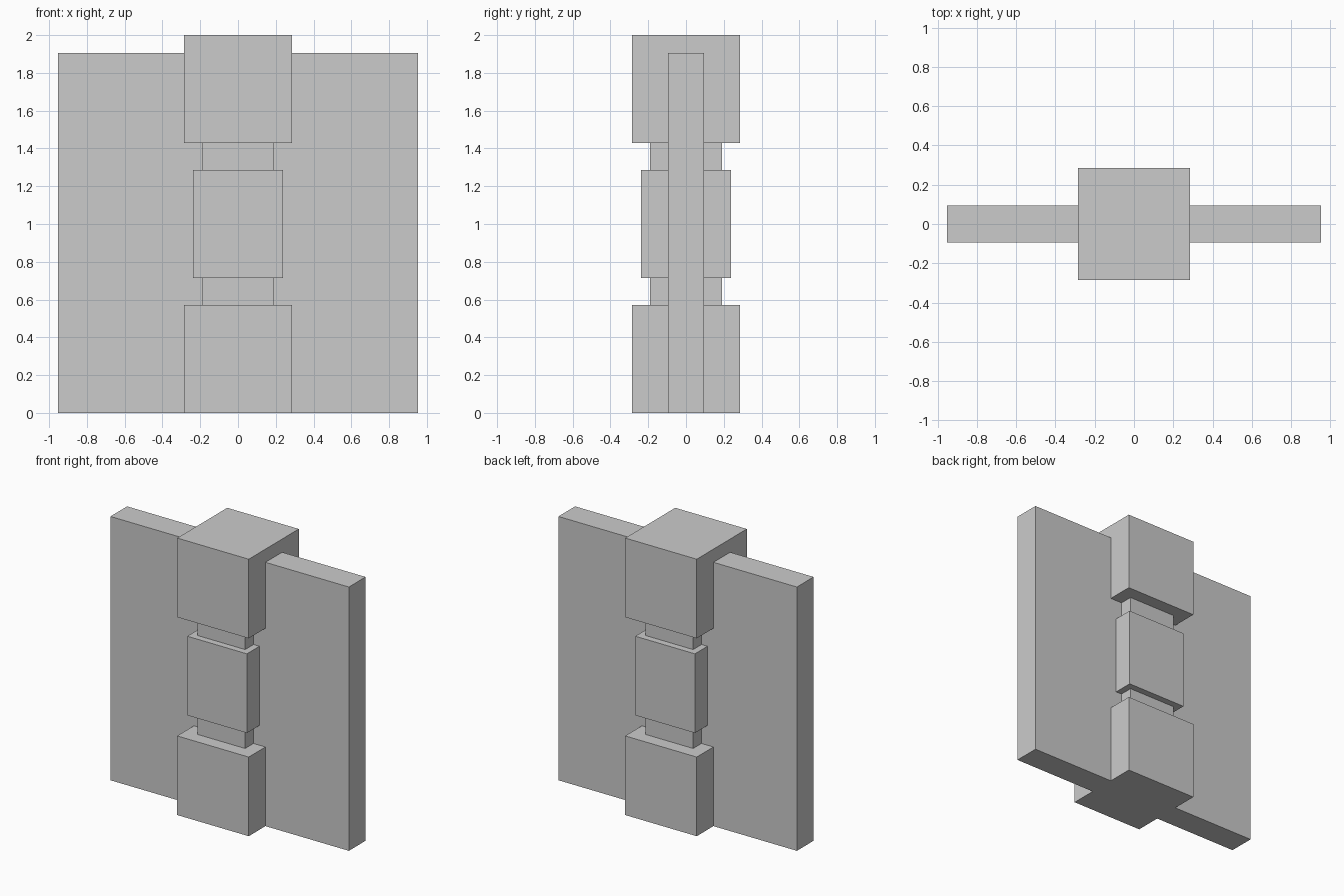
import bpy

if "Cube" in bpy.data.objects:
    bpy.data.objects.remove(bpy.data.objects["Cube"])

U = 2 / 42  # modelling grid: the post is 42 units tall


def box(name, width, depth, z0, z1):
    """Box centred on x = y = 0, spanning z0..z1, all in grid units."""
    bpy.ops.mesh.primitive_cube_add(size=1, location=(0, 0, (z0 + z1) / 2 * U))
    obj = bpy.context.object
    obj.name = obj.data.name = name
    obj.scale = (width * U, depth * U, (z1 - z0) * U)
    bpy.ops.object.transform_apply(location=False, rotation=False, scale=True)
    return obj


# Thin wall panel running through the post
box("wall_panel", 40, 4, 0, 40)

# Square post: base, narrow core, middle collar and cap
box("post_base", 12, 12, 0, 12)
box("post_core", 8, 8, 12, 30)
box("post_collar", 10, 10, 15, 27)
box("post_cap", 12, 12, 30, 42)
